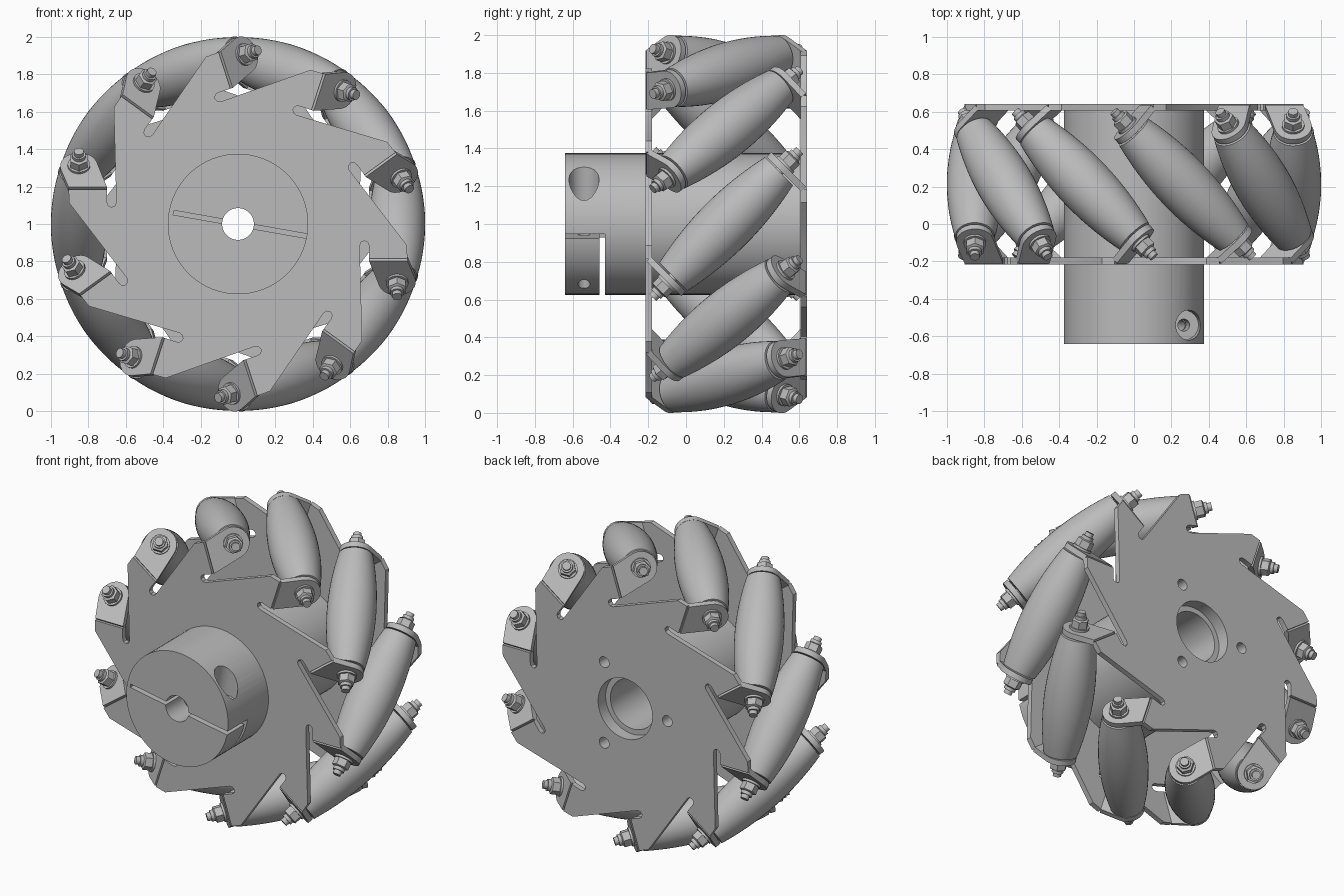
import bpy, bmesh
from math import pi, sin, cos, sqrt, radians
from mathutils import Matrix, Vector

if "Cube" in bpy.data.objects:
    bpy.data.objects.remove(bpy.data.objects["Cube"], do_unlink=True)

COUNT = 10
STEP = 2 * pi / COUNT
MID = 0.2125          # y of the wheel's middle plane
AXIS_R = 0.85         # distance of roller axes from the wheel axis
FOLD = 0.185          # tangential offset of the tab fold
THICK = 0.035

grey = bpy.data.materials.new("plain_grey")
grey.use_nodes = True
grey.diffuse_color = (0.5, 0.5, 0.5, 1)
grey.node_tree.nodes["Principled BSDF"].inputs["Base Color"].default_value = (0.5, 0.5, 0.5, 1)


def finish(bm, name):
    bmesh.ops.recalc_face_normals(bm, faces=bm.faces)
    mesh = bpy.data.meshes.new(name)
    bm.to_mesh(mesh)
    bm.free()
    mesh.materials.append(grey)
    obj = bpy.data.objects.new(name, mesh)
    bpy.context.collection.objects.link(obj)
    return obj


def activate(obj):
    bpy.ops.object.select_all(action='DESELECT')
    obj.select_set(True)
    bpy.context.view_layer.objects.active = obj


def smooth(obj):
    activate(obj)
    bpy.ops.object.shade_smooth_by_angle(angle=radians(32))


def lathe(profile, name, steps=32, closed=False, matrix=Matrix()):
    """Spin (radius, height) points around local z."""
    bm = bmesh.new()
    vs = [bm.verts.new((r, 0, z)) for r, z in profile]
    es = [bm.edges.new(p) for p in zip(vs, vs[1:])]
    if closed:
        es.append(bm.edges.new((vs[-1], vs[0])))
    bmesh.ops.spin(bm, geom=vs + es, cent=(0, 0, 0), axis=(0, 0, 1),
                   angle=2 * pi, steps=steps, use_duplicate=False)
    bmesh.ops.remove_doubles(bm, verts=bm.verts, dist=1e-5)
    bmesh.ops.transform(bm, matrix=matrix, verts=bm.verts)
    return finish(bm, name)


def rod(r, z0, z1, name, steps=24, matrix=Matrix()):
    return lathe([(0, z0), (r, z0), (r, z1), (0, z1)], name, steps, matrix=matrix)


def prism(bm, points, offset):
    base = bm.faces.new([bm.verts.new(p) for p in points])
    new = bmesh.ops.extrude_face_region(bm, geom=[base])["geom"]
    bmesh.ops.translate(bm, vec=offset, verts=[g for g in new if isinstance(g, bmesh.types.BMVert)])


def cut(obj, cutter):
    cutter.hide_render = True
    mod = obj.modifiers.new("cut", 'BOOLEAN')
    mod.operation, mod.solver, mod.object = 'DIFFERENCE', 'EXACT', cutter
    activate(obj)
    bpy.ops.object.modifier_apply(modifier=mod.name)
    bpy.data.objects.remove(cutter, do_unlink=True)


def box(x0, x1, y0, y1, z0, z1, matrix):
    bm = bmesh.new()
    prism(bm, [(x0, y0, z0), (x1, y0, z0), (x1, y1, z0), (x0, y1, z0)], (0, 0, z1 - z0))
    bmesh.ops.transform(bm, matrix=matrix, verts=bm.verts)
    return finish(bm, "cutter")


def sector(k):
    """Frame of one roller: local x = tangential, y = along wheel axis, z = radial."""
    a = -k * STEP
    ut, ur = Vector((sin(a), 0, -cos(a))), Vector((cos(a), 0, sin(a)))
    m = Matrix((ut, Vector((0, 1, 0)), ur)).transposed().to_4x4()
    return Matrix.Translation((0, 0, 1)) @ m


WHEEL_AXIS = Matrix.Translation((0, 0, 1)) @ Matrix.Rotation(-pi / 2, 4, 'X')
TURN = Matrix.Translation((0, MID, 0)) @ Matrix.Rotation(pi, 4, 'Z') @ Matrix.Translation((0, -MID, 0))

# hub with stepped bore
hub = lathe([(.085, -.64), (.375, -.64), (.375, .61), (.2, .61), (.2, .56),
             (.165, .56), (.165, -.1), (.085, -.1)], "hub", 72, True, WHEEL_AXIS)

# clamp split, relief cut and screw hole, tilted together
tilt = Matrix.Translation((0, 0, 1)) @ Matrix.Rotation(radians(10), 4, 'Y')
cut(hub, box(-.35, .5, -.7, -.43, -.012, .012, tilt))
cut(hub, box(-.35, .5, -.457, -.43, -.5, .011, tilt))
screw = tilt @ Matrix.Translation((.247, -.54, 0))
cut(hub, rod(.08, .13, .6, "cutter", matrix=screw))
cut(hub, rod(.032, -.6, .5, "cutter", matrix=screw))


def bolt_holes(obj):
    for i in range(3):
        a = pi / 3 + i * 2 * pi / 3
        at = Matrix.Translation((.31 * cos(a), 0, .31 * sin(a)))
        cut(obj, rod(.036, .4, .8, "cutter", matrix=at @ WHEEL_AXIS))


bolt_holes(hub)
smooth(hub)


# side plates: slotted disc plus tabs folded inward at 45 degrees
def plate_disc(name, matrix):
    outline = [(-.287, .595), (.113, .902), (FOLD, .905), (FOLD, .7), (.117, .7),
               (.098, .693), (.09, .675), (.098, .657)]
    bm = bmesh.new()
    prism(bm, [sector(k) @ Vector((t, MID - .4275, r)) for k in range(COUNT) for t, r in outline],
          (0, THICK, 0))
    bmesh.ops.transform(bm, matrix=matrix, verts=bm.verts)
    return finish(bm, name)


def plate_tabs(name, matrix):
    reach = .16
    outline = [(0, .905)]
    for i in range(15):
        a = radians(108 - i * 13)
        outline.append((reach + .1 * cos(a), AXIS_R + .1 * sin(a)))
    outline.append((0, .7))
    h = sqrt(.5)
    bm = bmesh.new()
    for k in range(COUNT):
        m = sector(k)
        shift = Vector((h, -h, 0)) * THICK
        start = Vector((FOLD, -.1975, 0)) - shift / 2
        prism(bm, [m @ (start + Vector((w * h, w * h, r))) for w, r in outline], m.to_3x3() @ shift)
    bmesh.ops.transform(bm, matrix=matrix, verts=bm.verts)
    return finish(bm, name)


front_plate = plate_disc("front_plate", Matrix())
back_plate = plate_disc("back_plate", TURN)
cut(front_plate, rod(.2, -.5, 0, "cutter", 48, WHEEL_AXIS))
cut(back_plate, rod(.2, .4, .8, "cutter", 48, WHEEL_AXIS))
bolt_holes(back_plate)
for p in (front_plate, back_plate, plate_tabs("front_tabs", Matrix()), plate_tabs("back_tabs", TURN)):
    smooth(p)

# barrel profile that keeps the outer envelope round
HALF = .395
barrel = [(0, -HALF)]
for i in range(17):
    s = HALF * (i / 8 - 1)
    barrel.append((1 - sqrt(AXIS_R ** 2 + s * s / 2), s))
barrel.append((0, HALF))

roller = lathe(barrel, "roller", 40)
axle = rod(.026, -.55, .55, "axle", 16)
ends = []
for side in (1, -1):
    flip = Matrix.Rotation(0 if side > 0 else pi, 4, 'X')
    ends.append(rod(.06, .43, .452, "washer", 24, flip))
    ends.append(lathe([(0, .45), (.053, .45), (.053, .498), (.04, .505), (0, .505)], "nut", 6, matrix=flip))
    ends.append(rod(.036, .5, .525, "nut_collar", 20, flip))
parts = [roller, axle] + ends
for p in parts:
    smooth(p)

# copy each roller set round the wheel, axis at 45 degrees
for k in range(COUNT):
    place = sector(k) @ Matrix.Translation((0, MID, AXIS_R)) @ \
        Vector((1, -1, 0)).to_track_quat('Z', 'Y').to_matrix().to_4x4()
    for p in parts:
        o = p if k == 0 else p.copy()
        if k:
            bpy.context.collection.objects.link(o)
        o.matrix_world = place
